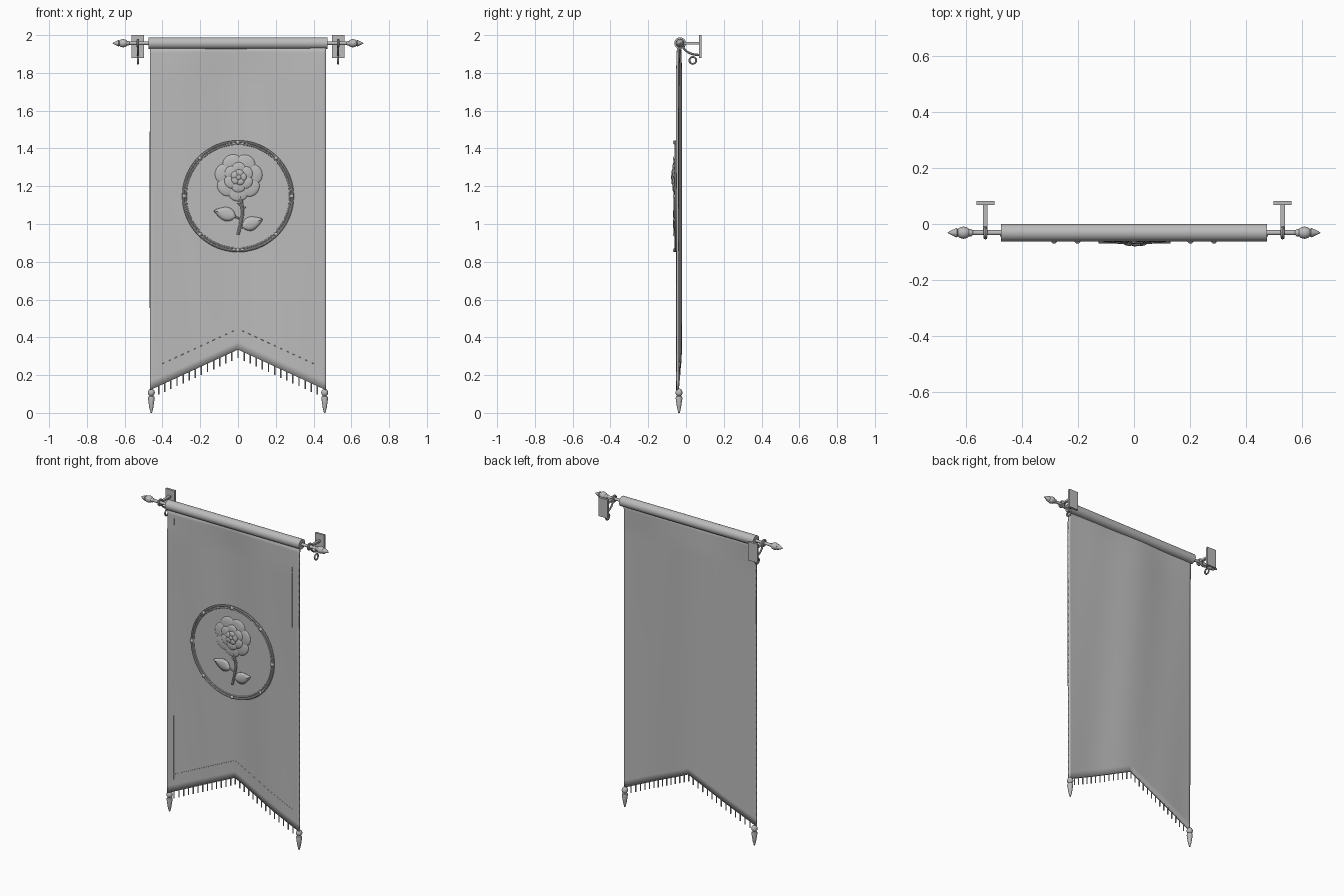
import bpy, bmesh, math
from mathutils import Vector

if "Cube" in bpy.data.objects:
    bpy.data.objects.remove(bpy.data.objects["Cube"])

grey = bpy.data.materials.new("plain_grey")
grey.diffuse_color = (0.5, 0.5, 0.5, 1)
grey.use_nodes = True
grey.node_tree.nodes["Principled BSDF"].inputs["Base Color"].default_value = grey.diffuse_color
ROD_Y, ROD_Z = -0.031, 1.957
HALF_W = 0.467


def finish(name, bm, smooth=True):
    bmesh.ops.recalc_face_normals(bm, faces=bm.faces[:])
    me = bpy.data.meshes.new(name)
    bm.to_mesh(me)
    bm.free()
    me.materials.append(grey)
    ob = bpy.data.objects.new(name, me)
    bpy.context.collection.objects.link(ob)
    if smooth:
        bpy.ops.object.select_all(action='DESELECT')
        ob.select_set(True)
        bpy.context.view_layer.objects.active = ob
        bpy.ops.object.shade_smooth_by_angle(angle=math.radians(40))
    return ob


def lathe(name, profile, origin, axis, segs=24):
    """Revolve (radius, distance) pairs around an axis through origin."""
    bm = bmesh.new()
    rot = Vector((0, 0, 1)).rotation_difference(Vector(axis))
    rings = []
    for r, d in profile:
        rings.append([bm.verts.new(Vector(origin) + rot @ Vector((
            r * math.cos(math.tau * i / segs), r * math.sin(math.tau * i / segs), d)))
            for i in range(segs)])
    for a, b in zip(rings, rings[1:]):
        for i in range(segs):
            j = (i + 1) % segs
            bm.faces.new((a[i], a[j], b[j], b[i]))
    bm.faces.new(rings[0])
    bm.faces.new(rings[-1])
    return finish(name, bm)


def box(name, center, size):
    bm = bmesh.new()
    bmesh.ops.create_cube(bm, size=1)
    for v in bm.verts:
        v.co = Vector(center) + Vector([c * s for c, s in zip(v.co, size)])
    return finish(name, bm, False)


def ball(name, center, scale, turn=0, segs=20):
    bm = bmesh.new()
    bmesh.ops.create_uvsphere(bm, u_segments=segs, v_segments=segs // 2, radius=1)
    c, s = math.cos(turn), math.sin(turn)
    for v in bm.verts:
        x, y, z = [p * q for p, q in zip(v.co, scale)]
        v.co = Vector(center) + Vector((c * x - s * z, y, s * x + c * z))
    return finish(name, bm)


def tube(name, points, radius, closed=False, segs=8):
    """Round tube swept along points."""
    bm = bmesh.new()
    pts = [Vector(p) for p in points]
    n = len(pts)
    rings = []
    for i, p in enumerate(pts):
        if closed:
            t = pts[(i + 1) % n] - pts[i - 1]
        else:
            t = pts[min(i + 1, n - 1)] - pts[max(i - 1, 0)]
        t.normalize()
        ref = Vector((0, 1, 0)) if abs(t.y) < 0.8 and abs(t.x) < 1e-3 or closed and abs(t.y) < 0.1 else Vector((1, 0, 0))
        if abs(t.dot(ref)) > 0.9:
            ref = Vector((0, 1, 0))
        u = t.cross(ref).normalized()
        w = t.cross(u)
        rings.append([bm.verts.new(p + radius * (u * math.cos(math.tau * k / segs) + w * math.sin(math.tau * k / segs)))
                      for k in range(segs)])
    for i in range(n if closed else n - 1):
        a, b = rings[i], rings[(i + 1) % n]
        for k in range(segs):
            m = (k + 1) % segs
            bm.faces.new((a[k], a[m], b[m], b[k]))
    if not closed:
        bm.faces.new(rings[0])
        bm.faces.new(rings[-1])
    return finish(name, bm)


def hem(x):
    return 0.335 - 0.215 * abs(x) / HALF_W


def cloth_y(x, z):
    return -0.037 + 0.009 * math.cos(7.2 * x + 0.3) * min(1, (1.96 - z) * 4 + 0.3) + 0.002 * math.sin(17 * x + 1.5 * z)


# hanging cloth with gentle folds and a notched hem
bm = bmesh.new()
NX, NZ = 64, 40
grid = []
for i in range(NX + 1):
    x = -HALF_W + 2 * HALF_W * i / NX
    col = []
    for j in range(NZ + 1):
        z = hem(x) + (1.95 - hem(x)) * j / NZ
        col.append(bm.verts.new((x, cloth_y(x, z), z)))
    grid.append(col)
for i in range(NX):
    for j in range(NZ):
        bm.faces.new((grid[i][j], grid[i + 1][j], grid[i + 1][j + 1], grid[i][j + 1]))
cloth = finish("banner_cloth", bm)
sol = cloth.modifiers.new("thickness", 'SOLIDIFY')
sol.thickness, sol.offset = 0.012, 0

# sleeve and rod
lathe("rod_sleeve", [(0.024, -0.475), (0.031, -0.475), (0.031, 0.475), (0.024, 0.475)], (0, ROD_Y, ROD_Z), (1, 0, 0), 32)
lathe("rod", [(0.009, -0.61), (0.009, 0.61)], (0, ROD_Y, ROD_Z), (1, 0, 0))

for s, side in ((-1, "left"), (1, "right")):
    # finial: collar, knob and spear tip
    lathe(side + "_finial", [(0.009, 0.575), (0.013, 0.58), (0.013, 0.588), (0.019, 0.595), (0.022, 0.608), (0.019, 0.621),
                             (0.013, 0.628), (0.017, 0.632), (0.01, 0.648), (0.001, 0.665)], (0, ROD_Y, ROD_Z), (s, 0, 0))
    # wall bracket
    bx = s * 0.53
    box(side + "_wall_plate", (bx, 0.075, 1.94), (0.065, 0.014, 0.12))
    box(side + "_bracket_arm", (bx, 0.022, ROD_Z), (0.016, 0.1, 0.012))
    tube(side + "_rod_cradle", [(bx, ROD_Y + 0.017 * math.cos(a * math.tau / 20), ROD_Z + 0.017 * math.sin(a * math.tau / 20))
                                for a in range(20)], 0.007, True)
    tube(side + "_bracket_brace", [(bx, 0.07 - 0.085 * math.sin(t * math.pi / 16), 1.945 - 0.05 * math.cos(t * math.pi / 16))
                                   for t in range(9)], 0.006)
    tube(side + "_hanging_ring", [(bx, 0.036 + 0.018 * math.cos(a * math.tau / 20), 1.866 + 0.018 * math.sin(a * math.tau / 20))
                                  for a in range(20)], 0.005, True)
    # corner tassel
    cx = s * 0.459
    lathe(side + "_tassel", [(0.004, 0.0), (0.011, 0.03), (0.018, 0.078), (0.016, 0.086), (0.01, 0.09),
                             (0.017, 0.098), (0.019, 0.108), (0.015, 0.12), (0.006, 0.128)], (cx, -0.037, 0), (0, 0, 1), 16)
    # stitched trim lines
    tube(side + "_trim", [(s * 0.42, cloth_y(s * 0.42, z) - 0.005, z) for z in [0.22 + 0.085 * k for k in range(21)]], 0.002, segs=6)
    tube(side + "_hem_trim", [(s * x, cloth_y(s * x, hem(x) + 0.11) - 0.005, hem(x) + 0.11)
                              for x in [0.035 * k for k in range(13)]], 0.002, segs=6)

# fringe strands
for k in range(-13, 14):
    x = k * 0.0323
    y = cloth_y(x, hem(x))
    lathe("fringe_strand", [(0.0035, -0.045), (0.0035, 0.006)], (x, y, hem(x)), (0, 0, 1), 8)

# medallion: backing disc, double ring and beads
CZ = 1.147
lathe("medallion_disc", [(0.283, 0.0), (0.283, 0.012)], (0, -0.044, CZ), (0, -1, 0), 64)
for name, r, w in (("outer_ring", 0.289, 0.007), ("inner_ring", 0.276, 0.005)):
    tube("medallion_" + name, [(r * math.cos(math.tau * k / 64), -0.055, CZ + r * math.sin(math.tau * k / 64))
                               for k in range(64)], w, True)
for k in range(8):
    a = math.tau * k / 8
    ball("medallion_bead", (0.285 * math.cos(a), -0.06, CZ + 0.285 * math.sin(a)), (0.011, 0.01, 0.011), segs=12)

# rose bloom: rings of overlapping petals
FX, FZ = 0.003, 1.247
for count, r, size, y, off in ((7, 0.083, 0.052, -0.057, 0.2), (6, 0.05, 0.036, -0.063, 0.5), (5, 0.024, 0.022, -0.069, 0.1)):
    for k in range(count):
        a = math.tau * k / count + off
        ball("rose_petal", (FX + r * math.cos(a), y, FZ + r * math.sin(a)), (size * 0.85, 0.009, size), a)
ball("rose_heart", (FX, -0.07, FZ), (0.016, 0.01, 0.016))

# stem, thorns and leaves
tube("rose_stem", [(0.012 + 0.012 * math.sin(t * 0.3), -0.058, 1.15 - 0.02 * t) for t in range(6)]
     + [(0.02 - 0.005 * t, -0.058, 1.03 - 0.022 * t) for t in range(1, 5)], 0.008)
lathe("left_thorn", [(0.006, 0), (0.001, 0.022)], (0.012, -0.058, 1.1), (-0.8, 0, 0.6), 8)
lathe("right_thorn", [(0.006, 0), (0.001, 0.022)], (0.026, -0.058, 1.08), (0.8, 0, 0.6), 8)


def leaf(name, base, tip):
    bm = bmesh.new()
    b, t = Vector(base), Vector(tip)
    d = t - b
    side = Vector((-d.z, 0, d.x)).normalized()
    n = 12
    rows = []
    for i in range(n + 1):
        u = i / n
        w = 0.036 * math.sin(math.pi * u ** 0.75) ** 0.9 if 0 < i < n else 0.001
        mid = b + d * u
        rows.append([bm.verts.new(mid + side * w * q + Vector((0, -0.008 * (1 - abs(q)), 0))) for q in (-1, -0.5, 0, 0.5, 1)])
    for r0, r1 in zip(rows, rows[1:]):
        for k in range(4):
            bm.faces.new((r0[k], r0[k + 1], r1[k + 1], r1[k]))
    ob = finish(name, bm)
    m = ob.modifiers.new("thickness", 'SOLIDIFY')
    m.thickness, m.offset = 0.008, 0


leaf("left_leaf", (-0.015, -0.058, 1.04), (-0.125, -0.058, 1.07))
leaf("right_leaf", (0.025, -0.058, 0.985), (0.128, -0.058, 1.025))
tube("left_leaf_stalk", [(0.018, -0.058, 1.025), (0.0, -0.058, 1.032), (-0.03, -0.058, 1.045)], 0.005)
tube("right_leaf_stalk", [(0.01, -0.058, 0.975), (0.025, -0.058, 0.985), (0.04, -0.058, 0.991)], 0.005)
